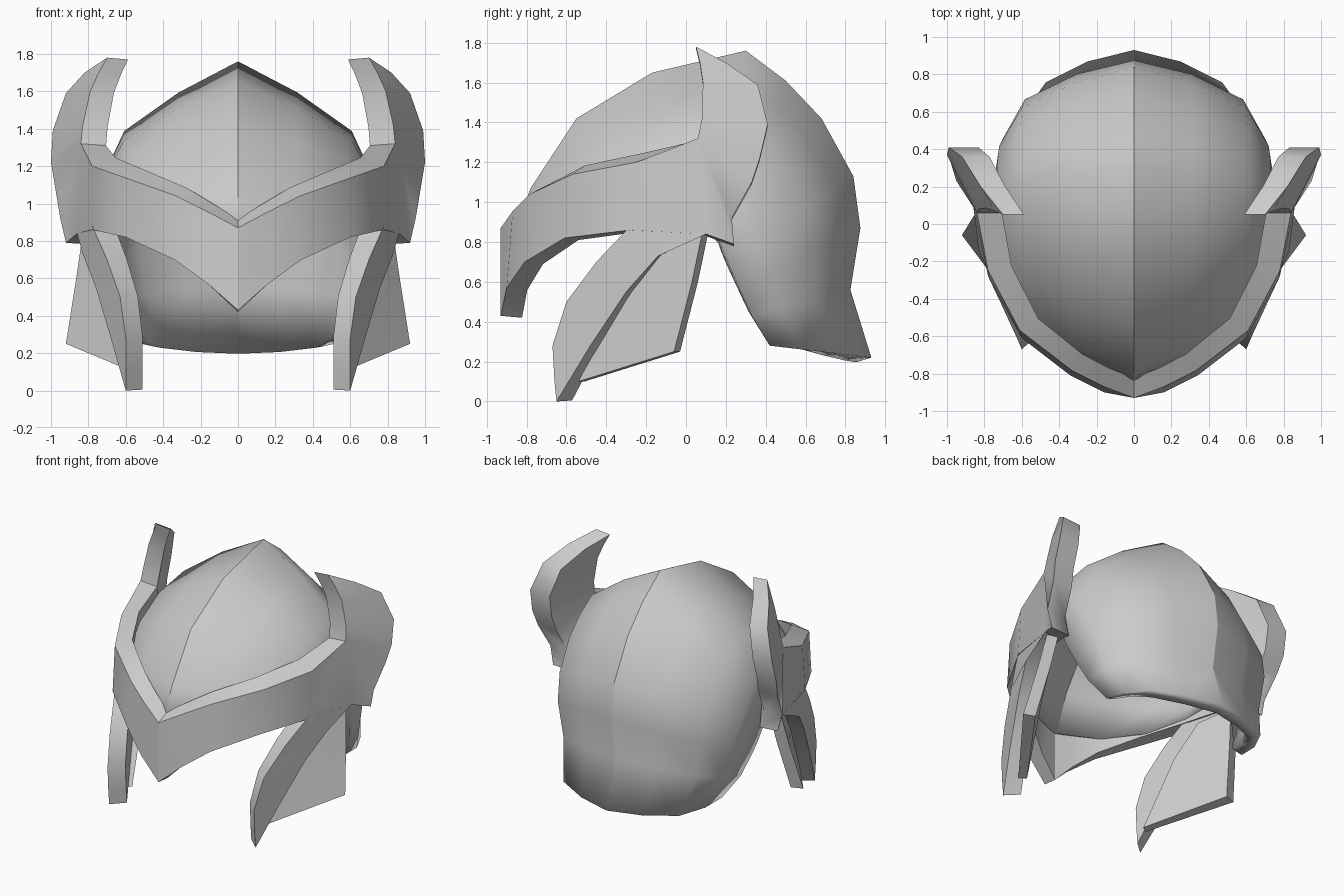
import bpy, bmesh
from mathutils import Vector

cube = bpy.data.objects.get("Cube")
if cube:
    bpy.data.objects.remove(cube, do_unlink=True)

metal = bpy.data.materials.new("steel_grey")
metal.use_nodes = True
GREY = (0.6, 0.6, 0.6, 1)
metal.diffuse_color = GREY
metal.node_tree.nodes["Principled BSDF"].inputs["Base Color"].default_value = GREY


def finish(name, bm, thickness=0):
    """Turn a left half into a mirrored, smooth shaded object."""
    # crease along the mirror plane
    for e in bm.edges:
        if all(abs(v.co.x) < 0.001 for v in e.verts):
            e.smooth = False
    mesh = bpy.data.meshes.new(name)
    bm.to_mesh(mesh)
    bm.free()
    mesh.materials.append(metal)
    obj = bpy.data.objects.new(name, mesh)
    bpy.context.collection.objects.link(obj)
    obj.modifiers.new("mirror", 'MIRROR').use_clip = True
    if thickness:
        solid = obj.modifiers.new("thickness", 'SOLIDIFY')
        solid.thickness = thickness
        solid.offset = -1
    bpy.ops.object.select_all(action='DESELECT')
    bpy.context.view_layer.objects.active = obj
    obj.select_set(True)
    bpy.ops.object.shade_smooth_by_angle(angle=0.9, keep_sharp_edges=True)
    return obj


def skin(bm, rows):
    """Quads between neighbouring rows of vertices."""
    for a, b in zip(rows, rows[1:]):
        for i in range(len(a) - 1):
            bm.faces.new((a[i], a[i + 1], b[i + 1], b[i]))


def plate(name, pairs, inner):
    """Thick panel from (lower, upper) edge points; inner() gives the back side."""
    bm = bmesh.new()
    rows = []
    for low, up in pairs:
        loop = [low, up, inner(up, True), inner(low, False), low]
        rows.append([bm.verts.new(p) for p in loop])
    skin(bm, rows)
    for end in (rows[0], rows[-1]):
        bm.faces.new(end[:4])
    bmesh.ops.remove_doubles(bm, verts=bm.verts, dist=0.0005)
    # open the seam on the mirror plane
    seam = [f for f in bm.faces if all(abs(v.co.x) < 0.001 for v in f.verts)]
    bmesh.ops.delete(bm, geom=seam, context='FACES_ONLY')
    bmesh.ops.recalc_face_normals(bm, faces=bm.faces)
    return finish(name, bm)


# Dome: each rib runs from the centre ridge (y, z) to the side rim (y, z) at a half width
ribs = [
    ((-.88, .80), (.08, .95), .79), ((-.78, 1.07), (.09, .93), .78),
    ((-.55, 1.42), (.10, .90), .76), ((-.17, 1.65), (.12, .87), .76),
    ((.30, 1.76), (.14, .83), .76), ((.50, 1.61), (.17, .80), .76),
    ((.68, 1.42), (.19, .75), .76), ((.84, 1.13), (.22, .68), .75),
    ((.875, .87), (.26, .59), .73), ((.825, .56), (.33, .43), .68),
    ((.93, .22), (.42, .28), .59)]
bm = bmesh.new()
rows = []
for i, (ridge, rim, width) in enumerate(ribs):
    back = max(0, min(1, (i - 4) / 4))
    front = max(0, 1 - i / 3)
    section = [(0, 1), (.42, .82 + .06 * front + .06 * back),
               (.8 - .06 * front, .6 + .05 * front + .06 * back),
               (.96 - .04 * front, .32 + .04 * front), (1, 0)]
    rows.append([bm.verts.new((width * s, rim[0] + (ridge[0] - rim[0]) * t,
                               rim[1] + (ridge[1] - rim[1]) * t)) for s, t in section])
skin(bm, rows)
bm.normal_update()
centre = Vector((0, .1, .8))
if sum(f.normal.dot(f.calc_center_median() - centre) for f in bm.faces) < 0:
    bmesh.ops.reverse_faces(bm, faces=bm.faces)
finish("dome", bm, 0.08)


# Brow band sweeping from the front point around into the raised side wings
def band_inner(p, upper):
    x, y, z = p
    lift = .045 if upper and y < 0 else -.01
    return (x * .84, y * .885 if y < 0 else y, z + lift)


root = (.84, .06, 1.32)
band = [
    ((0, -.93, .43), (0, -.93, .87)), ((.16, -.90, .57), (.16, -.87, .955)),
    ((.34, -.81, .70), (.33, -.785, 1.04)), ((.60, -.61, .82), (.61, -.57, 1.14)),
    ((.78, -.28, .86), (.78, -.25, 1.20)), ((.86, .10, .84), root),
    ((.92, .24, .79), root), ((.95, .23, .92), root),
    ((.98, .33, 1.10), root), ((1, .37, 1.22), root),
    ((.99, .41, 1.39), (.83, .08, 1.42)), ((.92, .36, 1.59), (.79, .085, 1.60)),
    ((.82, .20, 1.70), (.745, .07, 1.70)), ((.70, .05, 1.78), (.70, .05, 1.78))]
plate("brow_band_and_wings", band, band_inner)

# Cheek guards: curved blade hanging from the band to a point
blade = [
    ((.86, .10, .84), (.78, -.28, .88)), ((.83, -.14, .73), (.70, -.45, .70)),
    ((.76, -.30, .55), (.63, -.60, .50)), ((.68, -.48, .28), (.60, -.67, .28)),
    ((.60, -.65, 0), (.60, -.66, .10))]
plate("cheek_blades", blade, lambda p, up: (p[0] * .85, p[1] * .88, p[2] + .005))

# Flared plate behind each blade
flare = [
    ((.83, .08, .84), (.71, -.13, .78)), ((.865, .03, .60), (.64, -.30, .56)),
    ((.92, -.06, .25), (.56, -.54, .10))]
plate("cheek_flares", flare, lambda p, up: (p[0] * .91, p[1] + .03, p[2]))
